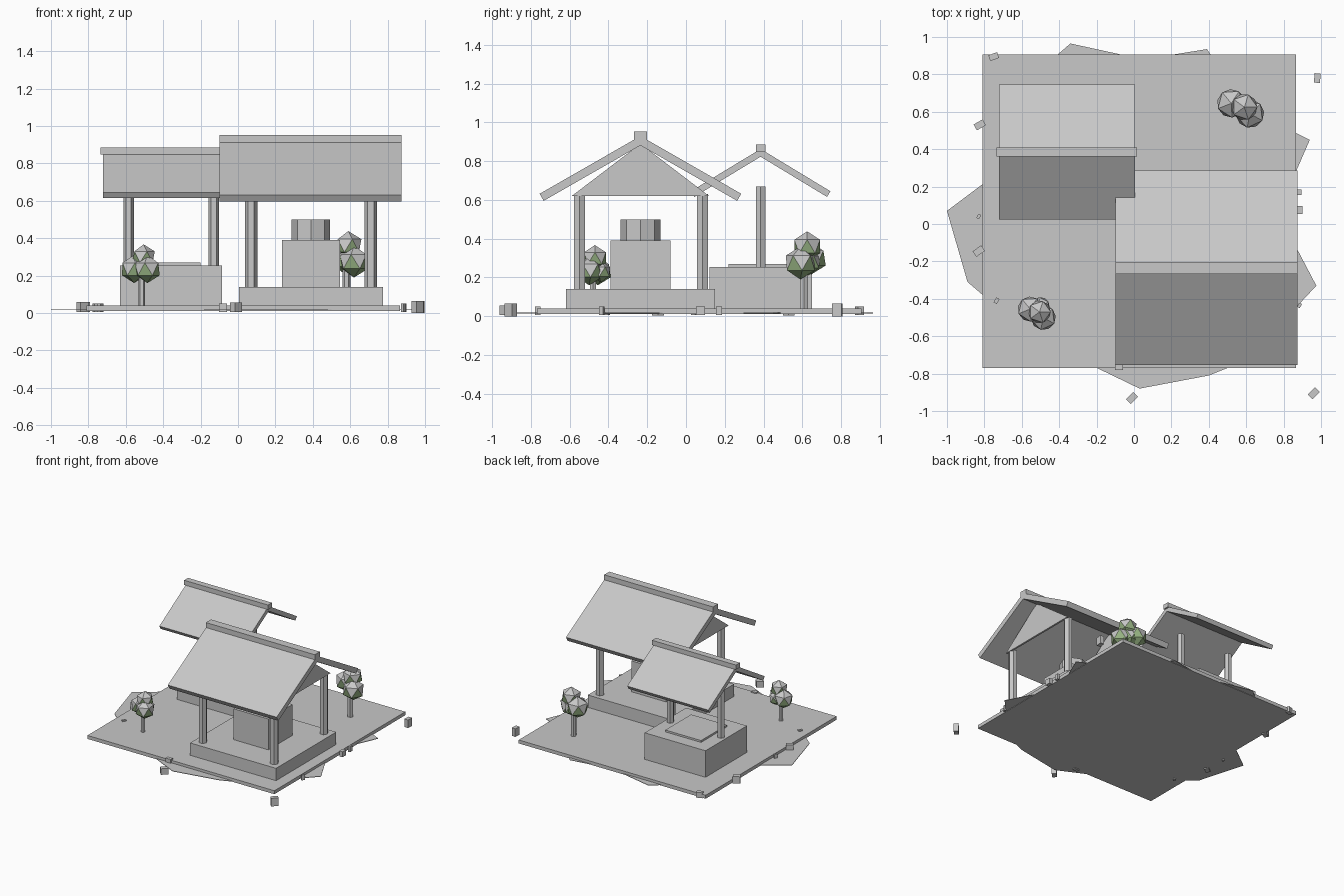
import bpy
import bmesh
from math import radians, pi
from mathutils import Matrix, Vector

default_cube = bpy.data.objects.get("Cube")
if default_cube:
    bpy.data.objects.remove(default_cube, do_unlink=True)


def make_material(name, colour):
    material = bpy.data.materials.new(name)
    material.use_nodes = True
    material.diffuse_color = colour
    material.node_tree.nodes["Principled BSDF"].inputs["Base Color"].default_value = colour
    return material


STONE = make_material("pale stone grey", (0.58, 0.58, 0.58, 1))
LEAF = make_material("leaf green", (0.3, 0.44, 0.22, 1))


def finish(name, bm, materials=(STONE,)):
    bmesh.ops.recalc_face_normals(bm, faces=bm.faces)
    mesh = bpy.data.meshes.new(name)
    bm.to_mesh(mesh)
    bm.free()
    for material in materials:
        mesh.materials.append(material)
    obj = bpy.data.objects.new(name, mesh)
    bpy.context.collection.objects.link(obj)
    return obj


def box(name, x, y, z, turn=0):
    """Box from three (low, high) ranges, turned about its upright axis."""
    centre = Vector([sum(r) / 2 for r in (x, y, z)])
    size = [r[1] - r[0] for r in (x, y, z)]
    bm = bmesh.new()
    matrix = Matrix.Translation(centre) @ Matrix.Rotation(turn, 4, "Z") @ Matrix.Diagonal((*size, 1))
    bmesh.ops.create_cube(bm, size=1, matrix=matrix)
    return finish(name, bm)


def post(name, x, y, z, radius, sides=6):
    bm = bmesh.new()
    matrix = Matrix.Translation((x, y, sum(z) / 2)) @ Matrix.Rotation(pi / 2, 4, "Z")
    bmesh.ops.create_cone(bm, cap_ends=True, segments=sides, radius1=radius,
                          radius2=radius, depth=z[1] - z[0], matrix=matrix)
    return finish(name, bm)


def extrude_profile(name, points, offset):
    """Fill a flat outline and push it along the offset."""
    bm = bmesh.new()
    face = bm.faces.new([bm.verts.new(p) for p in points])
    result = bmesh.ops.extrude_face_region(bm, geom=[face], use_keep_orig=True)
    verts = [v for v in result["geom"] if isinstance(v, bmesh.types.BMVert)]
    bmesh.ops.translate(bm, verts=verts, vec=offset)
    return finish(name, bm)


def gable_roof(name, x, ridge_y, reach, eave_z, ridge_z, thickness, cap, cap_over):
    """Two sloping slabs and a square ridge cap, running along x."""
    slope = Vector((reach, ridge_z - eave_z)).normalized()
    down = Vector((-slope.y, -slope.x)) * thickness
    for side, label in ((-1, "front"), (1, "rear")):
        outline = [(reach, eave_z), (0, ridge_z), (0, ridge_z - thickness / slope.x),
                   (reach + down.x, eave_z + down.y)]
        points = [(x[0], ridge_y + side * d, z) for d, z in outline]
        extrude_profile(f"{name}_{label}_slope", points, (x[1] - x[0], 0, 0))
    box(f"{name}_ridge_cap", (x[0] - cap_over, x[1] + cap_over),
        (ridge_y - cap / 2, ridge_y + cap / 2), (ridge_z + 0.022 - cap * 0.75, ridge_z + 0.022))


def tree(name, trunk, radius, blobs):
    x, y, top = trunk
    post(f"{name}_trunk", x, y, (0.04, top), radius)
    for i, (bx, by, bz, size) in enumerate(blobs):
        bm = bmesh.new()
        matrix = Matrix.Translation((bx, by, bz)) @ Matrix.Rotation(i, 4, "Z")
        bmesh.ops.create_icosphere(bm, subdivisions=1, radius=size, matrix=matrix)
        bm.normal_update()
        # green shows on the undersides of the crown
        for face in bm.faces:
            face.material_index = int(face.normal.z < -0.1)
        finish(f"{name}_crown_{i + 1}", bm, (STONE, LEAF))


# Ground: square slab over a ragged sheet
box("ground_slab", (-0.81, 0.865), (-0.77, 0.905), (0.012, 0.04))
sheet = [(-1, 0.07), (-0.6, 0.37), (-0.6, 0.74), (-0.34, 0.965), (0.05, 0.88),
         (0.39, 0.935), (0.6, 0.62), (0.94, 0.45), (0.77, 0.06), (0.975, -0.33),
         (0.6, -0.73), (0.4, -0.81), (0.03, -0.88), (-0.55, -0.6), (-0.89, -0.31)]
extrude_profile("ragged_ground", [(x, y, 0.015) for x, y in sheet], (0, 0, 0.004))

# Large pavilion
box("large_platform", (0.005, 0.775), (-0.62, 0.15), (0.04, 0.14))
for x, side in ((0.07, "right"), (0.71, "left")):
    for y, end in ((-0.55, "front"), (0.085, "rear")):
        post(f"large_{end}_{side}_column", x, y, (0.14, 0.63), 0.033)
box("large_pedestal", (0.235, 0.545), (-0.39, -0.08), (0.14, 0.39))
post("large_pedestal_drum", 0.39, -0.235, (0.39, 0.5), 0.103, 8)
gable_outline = [(-0.59, 0.62), (0.12, 0.62), (-0.235, 0.89)]
for x, side in ((0.03, "right"), (0.73, "left")):
    extrude_profile(f"large_{side}_gable", [(x, y, z) for y, z in gable_outline], (0.015, 0, 0))
gable_roof("large_roof", (-0.1, 0.875), -0.235, 0.52, 0.632, 0.93, 0.042, 0.065, 0)

# Small pavilion
box("small_platform", (-0.63, -0.085), (0.12, 0.65), (0.04, 0.255))
box("small_platform_top", (-0.52, -0.2), (0.22, 0.55), (0.255, 0.27))
for x, side in ((-0.585, "right"), (-0.13, "left")):
    post(f"small_{side}_column", x, 0.385, (0.255, 0.67), 0.028)
gable_roof("small_roof", (-0.722, 0.005), 0.385, 0.36, 0.645, 0.863, 0.034, 0.05, 0.012)

# Trees
tree("front_tree", (-0.515, -0.48, 0.24), 0.018,
     [(-0.505, -0.47, 0.3, 0.067), (-0.555, -0.455, 0.235, 0.075),
      (-0.485, -0.5, 0.235, 0.075), (-0.5, -0.44, 0.23, 0.055)])
tree("rear_tree", (0.58, 0.61, 0.3), 0.022,
     [(0.59, 0.625, 0.36, 0.078), (0.52, 0.645, 0.3, 0.085),
      (0.62, 0.59, 0.275, 0.085), (0.57, 0.63, 0.28, 0.07)])

# Scattered stones: x, y, length, height, turn in degrees
stones = [(-0.75, 0.895, 0.05, 0.05, 20), (-0.825, 0.53, 0.055, 0.06, 30),
          (-0.83, 0.04, 0.025, 0.05, 60), (-0.83, -0.145, 0.055, 0.06, 35),
          (-0.735, -0.41, 0.03, 0.05, 60), (-0.08, -0.765, 0.045, 0.05, 0),
          (-0.01, -0.93, 0.055, 0.055, 45), (0.96, -0.905, 0.055, 0.065, 45),
          (0.885, -0.435, 0.025, 0.05, 60), (0.885, 0.075, 0.045, 0.05, 90),
          (0.885, 0.17, 0.03, 0.05, 90), (0.98, 0.78, 0.05, 0.065, 85)]
for i, (x, y, length, top, turn) in enumerate(stones):
    half = length / 2
    box(f"stone_{i + 1}", (x - half, x + half), (y - half * 0.65, y + half * 0.65),
        (0.065 - top if top > 0.055 else 0.006, top), radians(turn))
